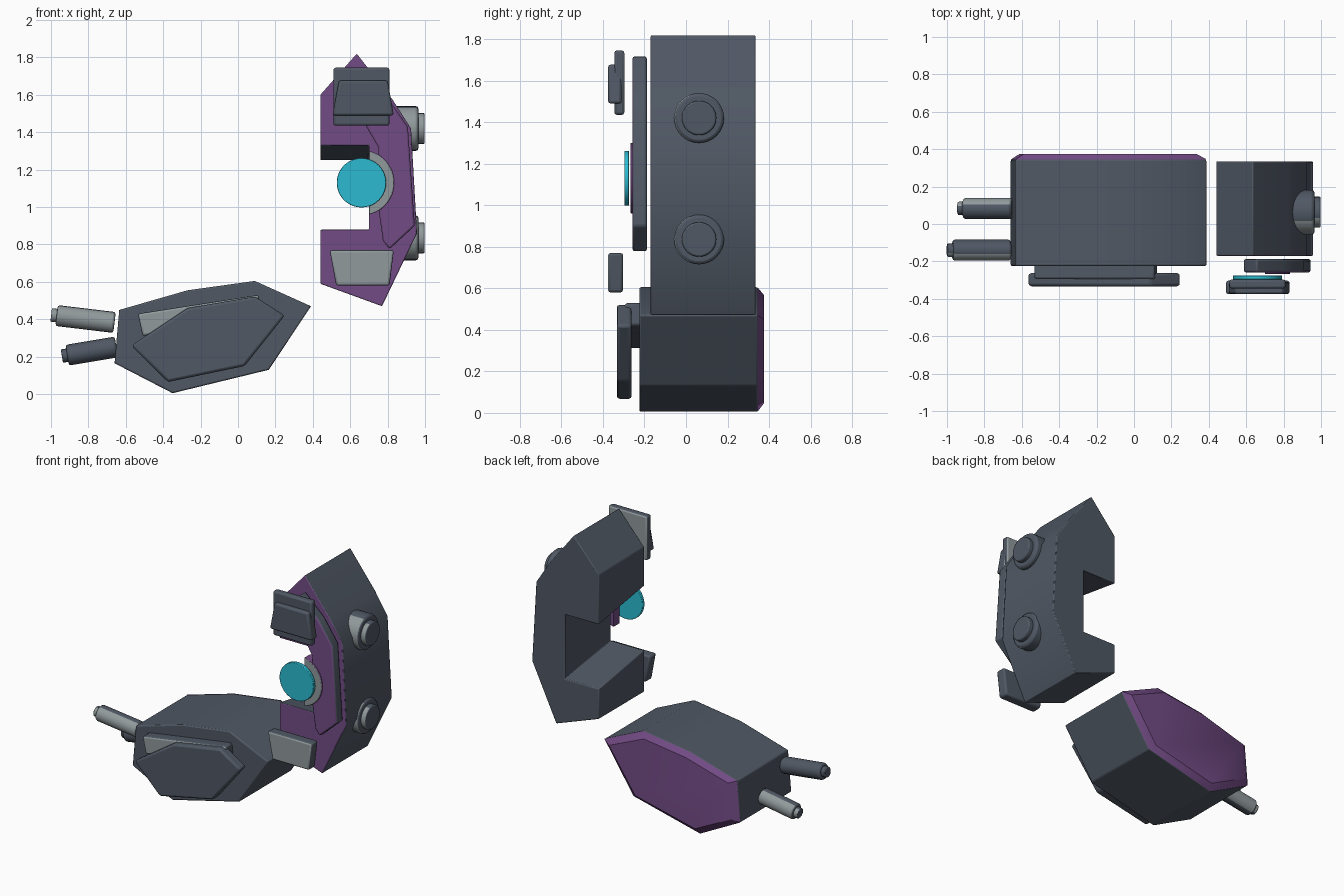
import bpy, bmesh, math
from mathutils import Vector

if "Cube" in bpy.data.objects:
    bpy.data.objects.remove(bpy.data.objects["Cube"])


def material(name, rgb):
    m = bpy.data.materials.new(name)
    m.diffuse_color = (*rgb, 1)
    m.use_nodes = True
    m.node_tree.nodes["Principled BSDF"].inputs["Base Color"].default_value = m.diffuse_color
    return m


SLATE = material("slate", (0.080, 0.098, 0.128))
PURPLE = material("purple", (0.170, 0.070, 0.235))
GREY = material("light grey", (0.28, 0.32, 0.33))
CYAN = material("cyan", (0.025, 0.50, 0.64))


def finish(name, bm, side, front=None, back=None, bevel=0.0, limit=0.6):
    """Paint faces by direction, then bevel and shade the part."""
    bmesh.ops.recalc_face_normals(bm, faces=bm.faces)
    for f in bm.faces:
        f.normal_update()
        if f.normal.y < -limit:
            f.material_index = 1
        elif f.normal.y > limit:
            f.material_index = 2
    me = bpy.data.meshes.new(name)
    bm.to_mesh(me)
    bm.free()
    for m in (side, front or side, back or side):
        me.materials.append(m)
    ob = bpy.data.objects.new(name, me)
    bpy.context.collection.objects.link(ob)
    if bevel:
        mod = ob.modifiers.new("soft edges", 'BEVEL')
        mod.width, mod.segments = bevel, 2
        mod.limit_method = 'ANGLE'
        mod.angle_limit = math.radians(35)
    bpy.ops.object.select_all(action='DESELECT')
    ob.select_set(True)
    bpy.context.view_layer.objects.active = ob
    bpy.ops.object.shade_smooth_by_angle(angle=math.radians(35))
    return ob


def prism(name, pts, y0, y1, side, front=None, back=None, bevel=0.012, back_pts=None):
    """Extrude an x-z outline from y0 to y1."""
    bm = bmesh.new()
    a = [bm.verts.new((x, y0, z)) for x, z in pts]
    b = [bm.verts.new((x, y1, z)) for x, z in (back_pts or pts)]
    bm.faces.new(a)
    bm.faces.new(b)
    n = len(a)
    for i in range(n):
        j = (i + 1) % n
        bm.faces.new((a[i], a[j], b[j], b[i]))
    return finish(name, bm, side, front, back, bevel)


def rod(name, p, q, r, sides, bevel):
    """Round bar between two points, grey on its front side."""
    p, q = Vector(p), Vector(q)
    bm = bmesh.new()
    bmesh.ops.create_cone(bm, cap_ends=True, segments=sides, radius1=r, radius2=r,
                          depth=(q - p).length)
    rot = (q - p).to_track_quat('Z', 'Y').to_matrix().to_4x4()
    rot.translation = (p + q) / 2
    bm.transform(rot)
    return finish(name, bm, SLATE, GREY, None, bevel, 0.35)


def arc(cx, cz, r, a0, a1, n):
    return [(cx + r * math.cos(a0 + (a1 - a0) * i / n),
             cz + r * math.sin(a0 + (a1 - a0) * i / n)) for i in range(n + 1)]


# Upright housing with a notch that slopes down toward the back
def housing(top, floor):
    return [(.635, 1.82), (.44, 1.60), (.44, top), (.70, top), (.70, floor), (.44, floor),
            (.44, .59), (.77, .47), (.957, .86), (.925, 1.42), (.826, 1.575)]


prism("upright_housing", housing(1.33, .88), -.17, .335, SLATE, PURPLE,
      bevel=.006, back_pts=housing(1.25, .80))

# Crescent cover plate
prism("crescent_plate", [(.585, 1.61), (.655, 1.72), (.80, 1.585), (.908, 1.43), (.945, .90),
                         (.81, .775), (.775, .82), (.75, 1.0), (.75, 1.32), (.68, 1.44)],
      -.258, -.188, SLATE, PURPLE, bevel=.01)

# Half collar and round lens
edge = math.acos(.04 / .175)
prism("lens_collar", arc(.66, 1.13, .175, -edge, edge, 24), -.268, -.20,
      PURPLE, GREY, bevel=.004)
prism("lens", arc(.66, 1.13, .132, 0, 2 * math.pi * 39 / 40, 39), -.297, -.275,
      CYAN, bevel=.003)

# Sight blocks in front of the housing
prism("upper_block_plate", [(.51, 1.435), (.81, 1.435), (.81, 1.745), (.51, 1.745)],
      -.345, -.297, SLATE, back=GREY)
prism("upper_block_face", [(.505, 1.49), (.833, 1.49), (.80, 1.677), (.54, 1.677)],
      -.375, -.31, SLATE, back=GREY)
prism("lower_block", [(.525, .58), (.81, .58), (.833, .77), (.49, .77)],
      -.375, -.303, SLATE, GREY)

# Round bolts on the right side
for label, z in (("upper", 1.42), ("lower", .835)):
    rod(label + "_bolt", (.80, .063, z), (.965, .063, z), .12, 32, .015)
    rod(label + "_bolt_head", (.94, .063, z), (.998, .063, z), .083, 32, .008)

# Lower pod with a chamfered back cap
pod = [(-.66, .165), (-.635, .45), (-.27, .555), (.09, .605), (.39, .47),
       (.165, .13), (-.35, .005)]
prism("pod", pod, -.225, .345, SLATE, bevel=.008)
cx, cz = -.17, .32
cap = [(cx + (x - cx) * .9, cz + (z - cz) * .87) for x, z in pod]
prism("pod_back_cap", pod, .344, .375, PURPLE, bevel=0, back_pts=cap)

# Layered plates on the pod front
prism("pod_strip", [(-.535, .43), (.11, .53), (.125, .42), (-.51, .31)],
      -.295, -.21, SLATE, GREY)
prism("pod_front_plate", [(-.57, .26), (-.27, .46), (.09, .522), (.25, .42),
                          (.035, .15), (-.375, .065)],
      -.333, -.262, SLATE, bevel=.014)

# Two stub barrels with smaller tips
for label, y, x0, z0, x1, z1 in (("front", -.14, -.66, .383, -.97, .42),
                                 ("rear", .083, -.65, .252, -.913, .208)):
    a, b = Vector((x0, y, z0)), Vector((x1, y, z1))
    d = (b - a).normalized()
    rod(label + "_barrel", a, b, .056, 16, .012)
    rod(label + "_barrel_tip", b - d * .02, b + d * .029, .036, 16, .006)
